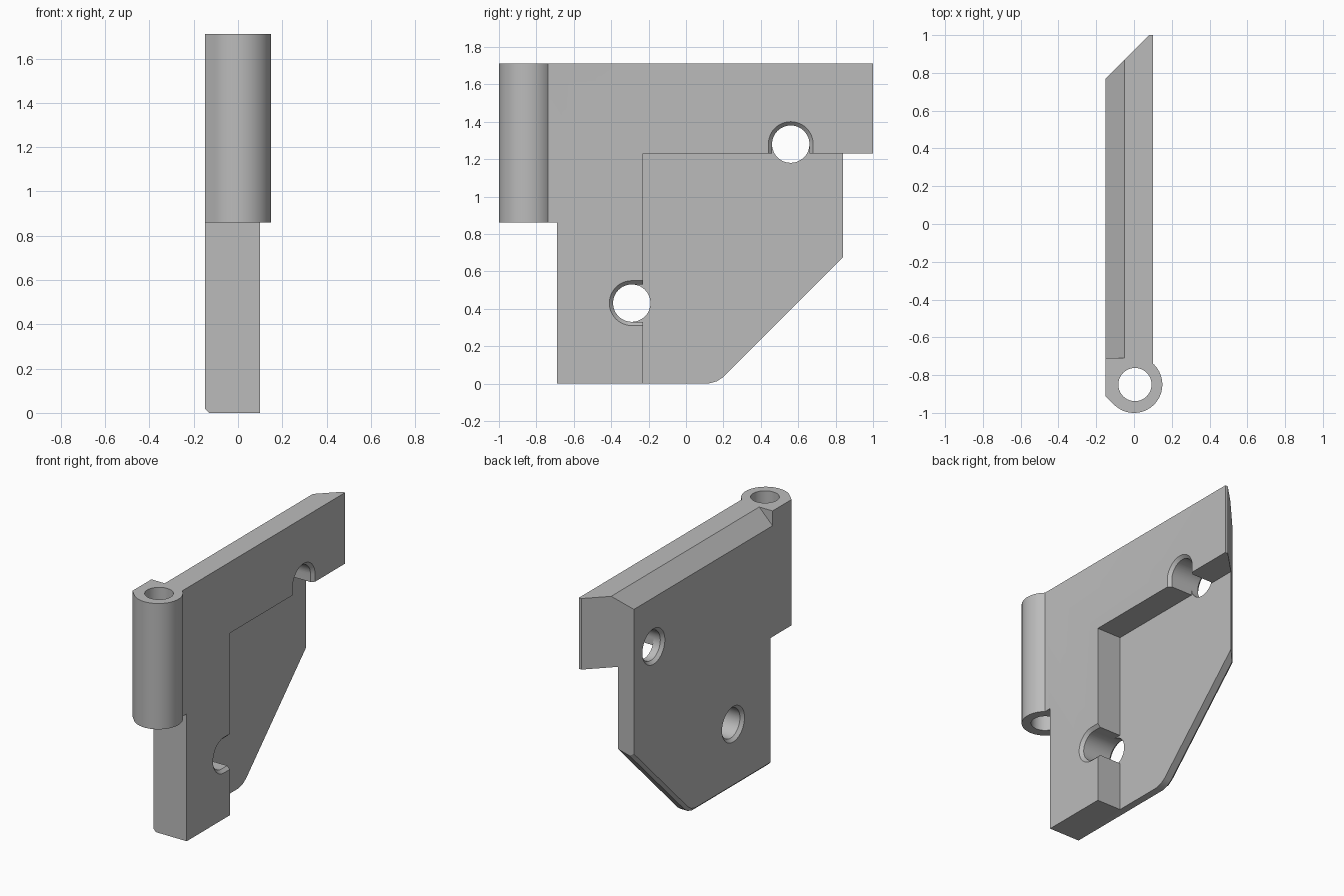
import bpy, bmesh
from math import radians, cos, sin, pi

cube = bpy.data.objects.get("Cube")
if cube:
    bpy.data.objects.remove(cube, do_unlink=True)

# Single grey material
grey = bpy.data.materials.new("plain_grey")
grey.use_nodes = True
COLOUR = (0.50, 0.50, 0.50, 1)
grey.diffuse_color = COLOUR
grey.node_tree.nodes["Principled BSDF"].inputs["Base Color"].default_value = COLOUR


def loft(name, rings):
    """Closed solid skinned through matching rings of points."""
    bm = bmesh.new()
    loops = [[bm.verts.new(p) for p in ring] for ring in rings]
    n = len(loops[0])
    for a, b in zip(loops, loops[1:]):
        for i in range(n):
            j = (i + 1) % n
            bm.faces.new((a[i], a[j], b[j], b[i]))
    bm.faces.new(loops[0])
    bm.faces.new(loops[-1])
    bmesh.ops.recalc_face_normals(bm, faces=bm.faces)
    mesh = bpy.data.meshes.new(name)
    bm.to_mesh(mesh)
    bm.free()
    mesh.materials.append(grey)
    obj = bpy.data.objects.new(name, mesh)
    bpy.context.collection.objects.link(obj)
    return obj


def arc(cx, cy, r, start, end, steps):
    angles = [radians(start + (end - start) * i / steps) for i in range(steps + 1)]
    return [(cx + r * cos(a), cy + r * sin(a)) for a in angles]


def along_x(x, profile):
    return [(x, y, z) for y, z in profile]


def along_z(z, outline):
    return [(x, y, z) for x, y in outline]


def combine(target, tool, operation):
    tool.hide_render = True
    mod = target.modifiers.new("shape", "BOOLEAN")
    mod.object, mod.operation, mod.solver = tool, operation, "EXACT"
    bpy.ops.object.select_all(action="DESELECT")
    bpy.context.view_layer.objects.active = target
    target.select_set(True)
    bpy.ops.object.modifier_apply(modifier=mod.name)
    bpy.data.objects.remove(tool, do_unlink=True)


TOP = 1.71
PIN_Y = -0.85
FLOOR_X = -0.08

# Plan outline: plate with mitred back end and round hinge barrel
plan = [(0.10, 1.0), (0.08, 1.0), (-0.15, 0.77), (-0.15, -0.912)]
plan += arc(0, PIN_Y, 0.15, 225, 408, 48) + [(0.10, -0.735)]
plate = loft("hinge_plate", [along_z(0, plan), along_z(TOP, plan)])


# Side outline, inset along the bottom and diagonal for the chamfer
def side(d):
    s = 0.414 * d
    return [(-0.69, d), (0.12 - s, d), (0.165 - s, 0.012 + d), (0.2 - s, 0.035 + d),
            (1.1, 0.935 + 1.414 * d), (1.1, 2), (-1.1, 2), (-1.1, 0.86), (-0.69, 0.86)]


outline = loft("side_outline", [along_x(-0.17, side(0.04)), along_x(-0.13, side(0)),
                                along_x(0.3, side(0))])
combine(plate, outline, "INTERSECT")

# Recess that leaves the thin lower panel
pocket = [(-0.23, -0.1), (1.2, -0.1), (1.2, 1.23), (-0.23, 1.23)]
combine(plate, loft("recess", [along_x(x, pocket) for x in (FLOOR_X, 0.3)]), "DIFFERENCE")

# Sloped top edge, stopped short of the barrel
wedge = [(-0.04, TOP + 0.01), (-0.17, TOP - 0.12), (-0.17, TOP + 0.01)]
combine(plate, loft("top_slope", [[(x, y, z) for x, z in wedge] for y in (-0.71, 1.2)]),
        "DIFFERENCE")

# Pin hole through the barrel
pin = arc(0.005, PIN_Y, 0.088, 0, 352.5, 47)
combine(plate, loft("pin_hole", [along_z(0.7, pin), along_z(1.9, pin)]), "DIFFERENCE")


# Screw holes: countersunk bore plus a chamfered slot open to the recess
def slot(y, z, r, turn, length):
    half = arc(y, z, r, turn + 90, turn + 270, 24)
    dy, dz = length * cos(radians(turn)), length * sin(radians(turn))
    return half + [(half[-1][0] + dy, half[-1][1] + dz), (half[0][0] + dy, half[0][1] + dz)]


for y, z, turn in ((-0.29, 0.43, 0), (0.56, 1.28, -90)):
    bore = [along_x(x, arc(y, z, r, 0, 352.5, 47))
            for x, r in ((-0.17, 0.14), (-0.13, 0.10), (0.2, 0.10))]
    combine(plate, loft("bore", bore), "DIFFERENCE")
    opening = [along_x(x, slot(y, z, r, turn, 0.15))
               for x, r in ((FLOOR_X + 0.001, 0.10), (0.08, 0.10), (0.12, 0.14))]
    combine(plate, loft("slot", opening), "DIFFERENCE")

# Smooth round surfaces, crisp edges
bpy.ops.object.select_all(action="DESELECT")
plate.select_set(True)
bpy.context.view_layer.objects.active = plate
bpy.ops.object.shade_smooth_by_angle(angle=radians(30))
